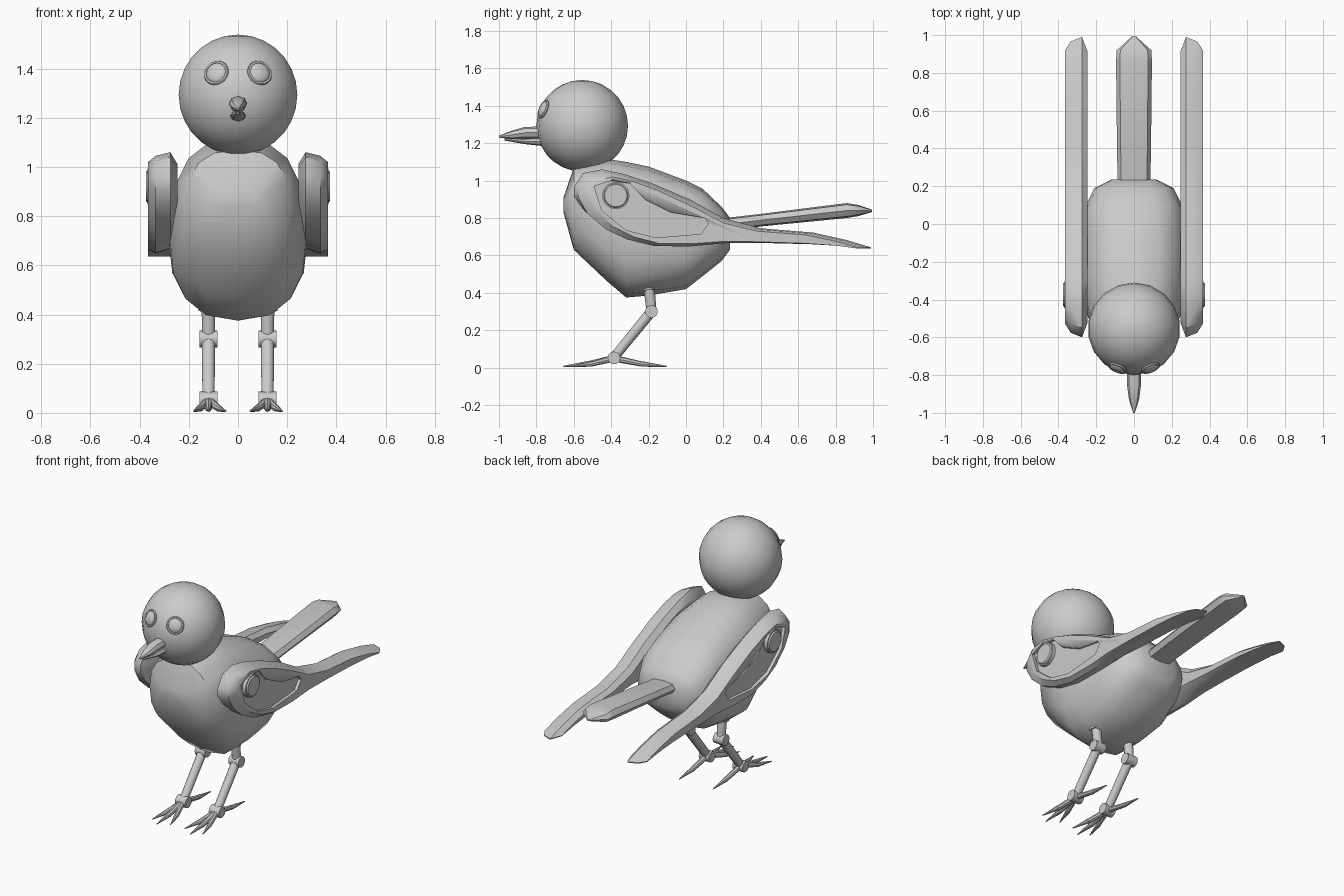
import bpy, bmesh
from math import cos, sin, pi, radians
from mathutils import Vector, Matrix

if "Cube" in bpy.data.objects:
    bpy.data.objects.remove(bpy.data.objects["Cube"])


def finish(name, bm, mirror=False, angle=40):
    bmesh.ops.recalc_face_normals(bm, faces=bm.faces)
    me = bpy.data.meshes.new(name)
    bm.to_mesh(me)
    bm.free()
    ob = bpy.data.objects.new(name, me)
    bpy.context.collection.objects.link(ob)
    bpy.ops.object.select_all(action='DESELECT')
    ob.select_set(True)
    bpy.context.view_layer.objects.active = ob
    bpy.ops.object.shade_smooth_by_angle(angle=radians(angle))
    if mirror:
        ob.modifiers.new("mirror", 'MIRROR')
    return ob


def loft(bm, rings):
    vs = [[bm.verts.new(p) for p in r] for r in rings]
    for a, b in zip(vs, vs[1:]):
        for i in range(len(a)):
            j = (i + 1) % len(a)
            bm.faces.new((a[i], a[j], b[j], b[i]))
    bm.faces.new(vs[0][::-1])
    bm.faces.new(vs[-1])


def section(y, top, bot, hw, n=16, power=0.8):
    # rounded cross-section facing along y
    def f(v):
        return abs(v) ** power * (1 if v > 0 else -1)
    c, h = (top + bot) / 2, (top - bot) / 2
    return [(hw * f(cos(2 * pi * i / n)), y, c + h * f(sin(2 * pi * i / n)))
            for i in range(n)]


def rod(bm, a, b, r1, r2, seg=10):
    a, b = Vector(a), Vector(b)
    d = b - a
    m = Matrix.Translation((a + b) / 2) @ d.to_track_quat('Z', 'Y').to_matrix().to_4x4()
    bmesh.ops.create_cone(bm, cap_ends=True, segments=seg, radius1=r1,
                          radius2=r2, depth=d.length, matrix=m)


# Body
bm = bmesh.new()
loft(bm, [section(*s) for s in [
    (-0.655, 0.91, 0.83, 0.09), (-0.60, 1.07, 0.63, 0.21),
    (-0.42, 1.115, 0.46, 0.265), (-0.32, 1.10, 0.375, 0.28),
    (-0.20, 1.075, 0.385, 0.285), (0.0, 1.0, 0.42, 0.275),
    (0.09, 0.955, 0.49, 0.26), (0.19, 0.86, 0.57, 0.21),
    (0.235, 0.80, 0.63, 0.12)]])
finish("body", bm, angle=50)

# Head
bm = bmesh.new()
bmesh.ops.create_uvsphere(bm, u_segments=18, v_segments=14, radius=0.245,
                          matrix=Matrix.Translation((0, -0.555, 1.293)))
finish("head", bm)

# Beak halves
bm = bmesh.new()
loft(bm, [section(*s, 8, 1) for s in [
    (-0.74, 1.29, 1.225, 0.037), (-0.86, 1.287, 1.225, 0.036),
    (-0.93, 1.268, 1.222, 0.027), (-1.0, 1.24, 1.23, 0.004)]])
finish("upper_beak", bm)
bm = bmesh.new()
loft(bm, [section(*s, 8, 1) for s in [
    (-0.72, 1.235, 1.18, 0.034), (-0.86, 1.225, 1.195, 0.030),
    (-0.97, 1.224, 1.214, 0.005)]])
finish("lower_beak", bm)

# Eyes with raised rims
ec = Vector((0.088, -0.763, 1.382))
rot = (ec - Vector((0, -0.555, 1.293))).to_track_quat('Z', 'Y').to_matrix().to_4x4()
M = Matrix.Translation(ec) @ rot
bm = bmesh.new()
bmesh.ops.create_uvsphere(bm, u_segments=16, v_segments=8, radius=0.044,
                          matrix=M @ Matrix.Diagonal((1, 1, 0.4, 1)))
finish("eyes", bm, True)
bm = bmesh.new()
grid = [[bm.verts.new(M @ Vector(((0.046 + 0.007 * cos(b)) * cos(a),
                                  (0.046 + 0.007 * cos(b)) * sin(a), 0.007 * sin(b))))
         for b in [2 * pi * k / 6 for k in range(6)]]
        for a in [2 * pi * k / 20 for k in range(20)]]
for i in range(20):
    for j in range(6):
        n = (i + 1) % 20
        bm.faces.new((grid[i][j], grid[n][j], grid[n][(j + 1) % 6], grid[i][(j + 1) % 6]))
finish("eye_rims", bm, True)

# Wings: stations of y, top z, bottom z
stations = [(-0.60, 0.965, 0.91), (-0.55, 1.04, 0.825), (-0.45, 1.06, 0.74),
            (-0.33, 1.035, 0.685), (-0.18, 0.985, 0.65), (0.02, 0.90, 0.648),
            (0.20, 0.80, 0.665), (0.40, 0.745, 0.667), (0.68, 0.722, 0.66),
            (0.86, 0.682, 0.65), (0.99, 0.643, 0.636)]


def wing_ring(x, k, drop, lift):
    pts = []
    for y, t, b in stations:
        f = min(1, (t - b) / 0.2)
        pts.append(((0.2 + (y - 0.2) * k), t - drop * f, b + lift * f))
    return ([(x, y, t) for y, t, b in pts] + [(x, y, b) for y, t, b in reversed(pts)])


bm = bmesh.new()
loft(bm, [wing_ring(0.245, 0.90, 0.05, 0.05), wing_ring(0.275, 1, 0, 0.02),
          wing_ring(0.335, 0.97, 0.015, 0), wing_ring(0.365, 0.91, 0.04, 0.015)])
wings = finish("wings", bm, angle=35)

# Sunken panel on the outer face of each wing
panel = [(-0.49, 0.97), (-0.40, 1.0), (-0.30, 0.985), (-0.22, 0.90), (-0.08, 0.83),
         (0.10, 0.80), (0.12, 0.77), (0.08, 0.715), (-0.16, 0.695), (-0.32, 0.735),
         (-0.45, 0.84)]
bm = bmesh.new()
loft(bm, [[(x, y, z) for y, z in panel] for x in (0.345, 0.42)])
cutter = finish("panel_cutter", bm)
cutter.hide_render = True
mod = wings.modifiers.new("panel", 'BOOLEAN')
mod.operation, mod.object, mod.solver = 'DIFFERENCE', cutter, 'EXACT'
bpy.context.view_layer.objects.active = wings
bpy.ops.object.modifier_apply(modifier="panel")
bpy.data.objects.remove(cutter)
wings.modifiers.new("mirror", 'MIRROR')

# Shoulder pivots
bm = bmesh.new()
rod(bm, (0.25, -0.375, 0.92), (0.367, -0.375, 0.92), 0.073, 0.073, 20)
rod(bm, (0.36, -0.375, 0.92), (0.375, -0.375, 0.92), 0.07, 0.06, 20)
finish("shoulder_pivots", bm, True)

# Tail
bm = bmesh.new()
loft(bm, [section(*s, 8, 0.7) for s in [
    (0.12, 0.79, 0.72, 0.085), (0.40, 0.822, 0.755, 0.09),
    (0.86, 0.88, 0.80, 0.095), (0.92, 0.87, 0.81, 0.092), (0.995, 0.845, 0.832, 0.008)]])
finish("tail", bm)

# Legs
X = 0.12
bm = bmesh.new()
rod(bm, (X, -0.205, 0.47), (X, -0.20, 0.415), 0.048, 0.04, 12)
rod(bm, (X, -0.20, 0.45), (X, -0.185, 0.31), 0.03, 0.027)
rod(bm, (X, -0.185, 0.30), (X, -0.385, 0.055), 0.028, 0.026)
finish("legs", bm, True)

# Knee and ankle joints
bm = bmesh.new()
for y, z in ((-0.185, 0.30), (-0.385, 0.052)):
    rod(bm, (X - 0.036, y, z), (X + 0.036, y, z), 0.034, 0.034, 12)
finish("leg_joints", bm, True)

# Toes: three forward, one back
bm = bmesh.new()
for dx, length in ((-0.07, -0.23), (0, -0.27), (0.06, -0.23), (0, 0.28)):
    start = (X, -0.385, 0.05)
    mid = (X + dx * 0.55, -0.385 + length * 0.52, 0.02)
    tip = (X + dx, -0.385 + length, 0.007)
    rod(bm, start, mid, 0.018, 0.014, 8)
    rod(bm, mid, tip, 0.015, 0.003, 8)
finish("toes", bm, True)
